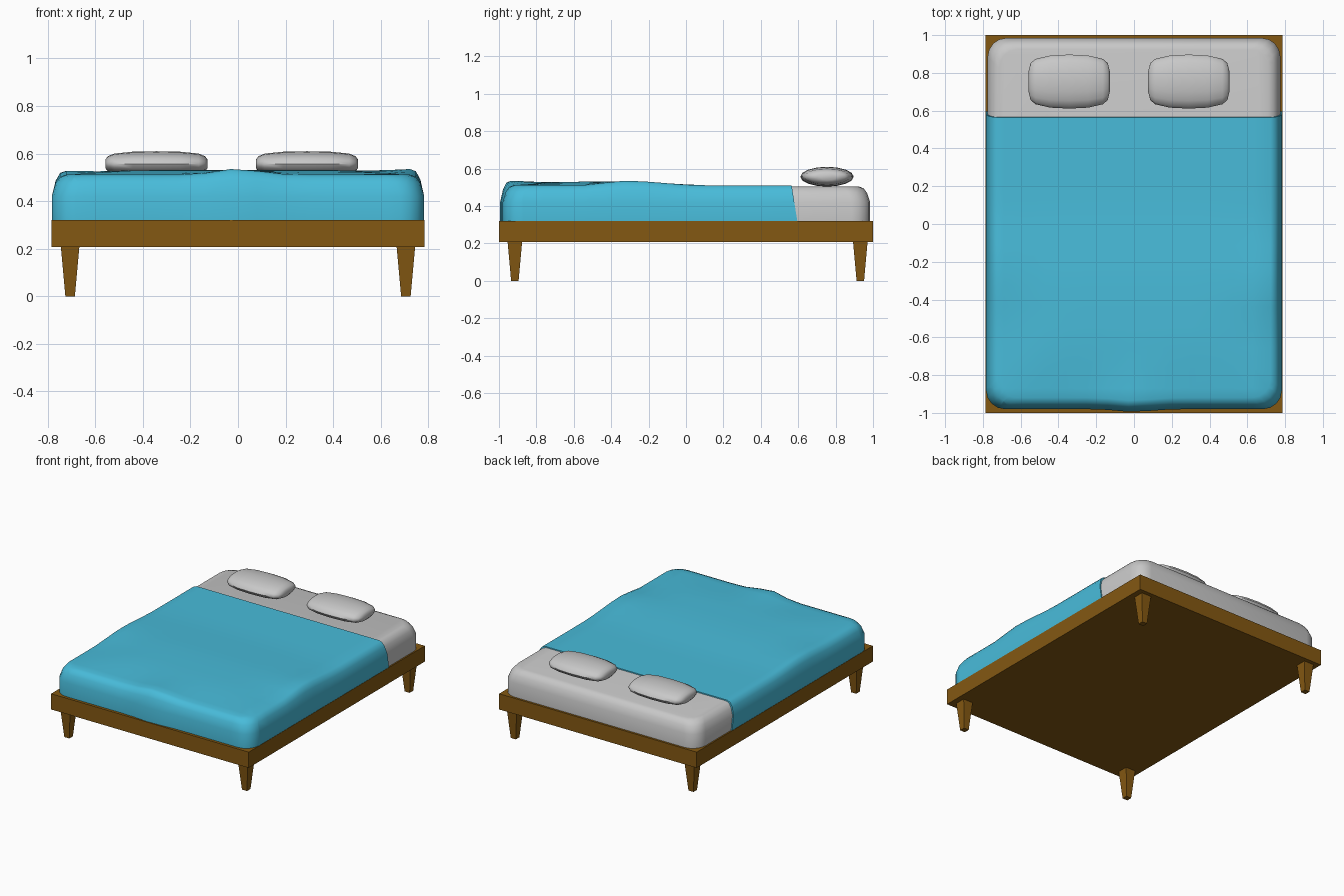
import bpy, bmesh, math

if "Cube" in bpy.data.objects:
    bpy.data.objects.remove(bpy.data.objects["Cube"])


def material(name, rgb):
    m = bpy.data.materials.new(name)
    m.diffuse_color = (*rgb, 1)
    m.use_nodes = True
    m.node_tree.nodes["Principled BSDF"].inputs["Base Color"].default_value = m.diffuse_color
    return m


WOOD = material("brown wood", (0.23, 0.098, 0.006))
BLUE = material("blue cloth", (0.065, 0.50, 0.70))
GREY = material("light grey cloth", (0.58, 0.58, 0.58))


def finish(bm, name, mat, smooth=None):
    bmesh.ops.recalc_face_normals(bm, faces=bm.faces)
    me = bpy.data.meshes.new(name)
    bm.to_mesh(me)
    bm.free()
    me.materials.append(mat)
    ob = bpy.data.objects.new(name, me)
    bpy.context.collection.objects.link(ob)
    if smooth:
        bpy.ops.object.select_all(action='DESELECT')
        ob.select_set(True)
        bpy.context.view_layer.objects.active = ob
        bpy.ops.object.shade_smooth_by_angle(angle=math.radians(smooth))
    return ob


def loft(rings):
    """Closed skin through a list of rings of equal point count."""
    bm = bmesh.new()
    vs = [[bm.verts.new(p) for p in r] for r in rings]
    n = len(vs[0])
    for a, b in zip(vs, vs[1:]):
        for i in range(n):
            j = (i + 1) % n
            bm.faces.new((a[i], a[j], b[j], b[i]))
    bm.faces.new(vs[0])
    bm.faces.new(vs[-1])
    return bm


def rect(cx, cy, hx, hy, z):
    return [(cx + sx * hx, cy + sy * hy, z)
            for sx, sy in ((-1, -1), (1, -1), (1, 1), (-1, 1))]


def rounded(hx, y0, y1, z, inset, r=0.10, seg=4):
    """Rounded rectangle outline at height z."""
    hx, y0, y1 = hx - inset, y0 + inset, y1 - inset
    pts = []
    for k, (x, y) in enumerate(((hx - r, y1 - r), (r - hx, y1 - r),
                                (r - hx, y0 + r), (hx - r, y0 + r))):
        for i in range(seg + 1):
            a = math.pi / 2 * (k + i / seg)
            pts.append((x + r * math.cos(a), y + r * math.sin(a), z))
    return pts


# Frame
finish(loft([rect(0, 0, 0.785, 1, 0.207), rect(0, 0, 0.785, 1, 0.32)]), "bed_frame", WOOD)

# Tapered legs
for yn, y in (("front", -0.915), ("back", 0.932)):
    for xn, x in (("left", -0.706), ("right", 0.706)):
        finish(loft([rect(x, y, 0.02, 0.02, 0), rect(x, y, 0.039, 0.039, 0.21)]),
               f"{yn}_{xn}_leg", WOOD)

# Mattress
finish(loft([rounded(0.775, -0.97, 0.985, z, i) for z, i in
             ((0.32, 0), (0.42, 0), (0.468, 0.016), (0.495, 0.035), (0.504, 0.06))]),
       "mattress", GREY, 50)


# Blanket with gentle folds
def bump(t, c, lo, hi):
    u = (t - c) / (hi - c) if t > c else (c - t) / (c - lo)
    return 0.5 + 0.5 * math.cos(math.pi * min(u, 1))


def clamp(t):
    return max(0.0, min(1.0, t))


bm = loft([rounded(0.783, -0.98, 0.993, z, i) for z, i in
           ((0.32, 0), (0.42, 0), (0.475, 0.016), (0.502, 0.035), (0.511, 0.06))])


def cut(co, no, clear=False):
    return bmesh.ops.bisect_plane(bm, geom=bm.verts[:] + bm.edges[:] + bm.faces[:],
                                  plane_co=co, plane_no=no, clear_outer=clear)


cut((0, 0.565, 0.51), (0, 1, 0.158), True)
bmesh.ops.holes_fill(bm, edges=[e for e in bm.edges if e.is_boundary], sides=0)
for i in range(-6, 7):
    cut((i * 0.11 - 0.03, 0, 0), (1, 0, 0))
for i in range(13):
    cut((0, -0.87 + i * 0.108, 0), (0, 1, 0))
for v in bm.verts:
    x, y, z = v.co
    front = bump(x, -0.03, -0.2, 0.25) * clamp((-0.6 - y) / 0.3)
    side = bump(y, -0.33, -0.56, 0.1) if x > 0 else 0.7 * bump(y, -0.25, -0.6, 0.12)
    edge = max(front, side * clamp((abs(x) - 0.3) / 0.4))
    plateau = 0.8 * clamp((0.1 - y) / 0.4)
    d = clamp(min(0.73 - abs(x), y + 0.93) / 0.3)
    v.co.z += 0.024 * clamp((z - 0.43) / 0.07) * (edge + (max(plateau, edge) - edge) * d)
    if y < -0.9:
        v.co.y -= 0.014 * bump(x, -0.03, -0.2, 0.25)
finish(bm, "blanket", BLUE, 50)

# Pillows
half = ((0, 0.143, 0.053), (0.1, 0.138, 0.051), (0.178, 0.12, 0.043),
        (0.204, 0.098, 0.032), (0.215, 0.055, 0.018))
section = [(-x, a, b) for x, a, b in half[:0:-1]] + list(half)
for name, cx in (("left_pillow", -0.343), ("right_pillow", 0.29)):
    rings = []
    for x, a, b in section:
        rings.append([(cx + x, 0.754 + a * math.cos(t), 0.557 + b * math.sin(t))
                      for t in (math.tau * k / 16 for k in range(16))])
    finish(loft(rings), name, GREY, 50)
